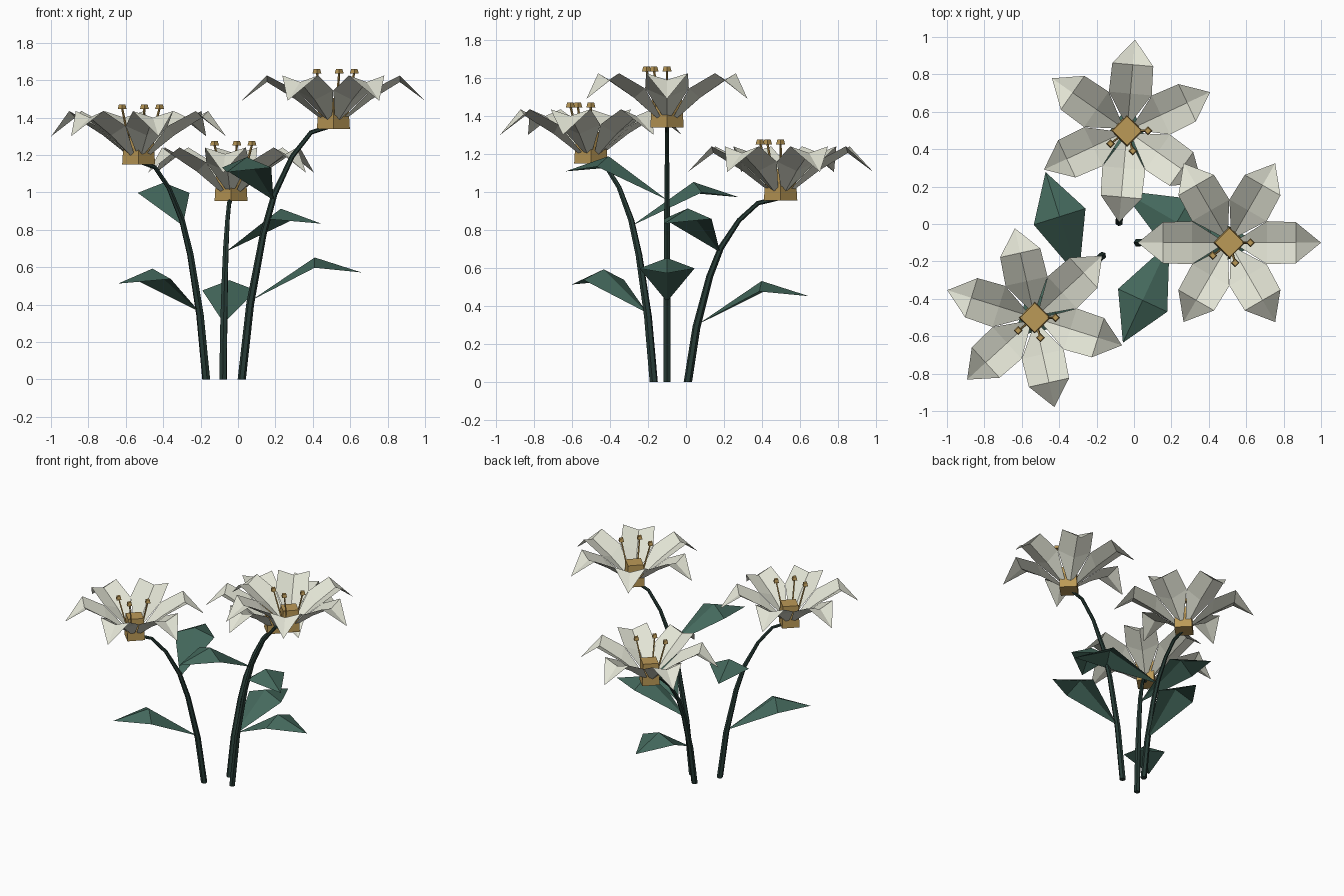
import bpy, bmesh, math
from mathutils import Matrix, Vector

if "Cube" in bpy.data.objects:
    bpy.data.objects.remove(bpy.data.objects["Cube"])


def material(name, rgb):
    m = bpy.data.materials.new(name)
    m.diffuse_color = (*rgb, 1)
    m.use_nodes = True
    m.node_tree.nodes["Principled BSDF"].inputs["Base Color"].default_value = m.diffuse_color
    return m


WHITE = material("petal white", (0.76, 0.77, 0.66))
GOLD = material("pollen gold", (0.50, 0.32, 0.095))
LEAF = material("leaf green", (0.058, 0.14, 0.108))
STEM = material("stem dark green", (0.020, 0.044, 0.036))


def finish(bm, name, mat, matrix):
    bm.normal_update()
    me = bpy.data.meshes.new(name)
    bm.to_mesh(me)
    bm.free()
    me.materials.append(mat)
    ob = bpy.data.objects.new(name, me)
    ob.matrix_world = matrix
    bpy.context.collection.objects.link(ob)


def folded_sheet(bm, stations, turn=0.0):
    """Sheet along +x from (x, centre z, half width, edge z); zero width = point."""
    rot = Matrix.Rotation(turn, 3, 'Z')
    rows = []
    for x, zc, w, ze in stations:
        c = bm.verts.new(rot @ Vector((x, 0, zc)))
        if w == 0:
            rows.append((c, c, c))
        else:
            rows.append((bm.verts.new(rot @ Vector((x, -w, ze))), c,
                         bm.verts.new(rot @ Vector((x, w, ze)))))
    for a, b in zip(rows, rows[1:]):
        for i in (0, 1):
            corners = dict.fromkeys((a[i], b[i], b[i + 1], a[i + 1]))
            bm.faces.new(list(corners))


def frustum(bm, a, b, r1, r2, sides=4):
    """Tapered prism from a to b."""
    a, b = Vector(a), Vector(b)
    d = b - a
    m = Matrix.Translation((a + b) / 2) @ Vector((0, 0, 1)).rotation_difference(d).to_matrix().to_4x4()
    bmesh.ops.create_cone(bm, cap_ends=True, segments=sides, radius1=r1,
                          radius2=r2, depth=d.length, matrix=m)


# stem path: outward distance, fraction of height, radius
STEM_PATH = [(0, 0, .022), (.045, .30, .021), (.115, .58, .018), (.175, .74, .016),
             (.27, .89, .013), (.37, .985, .012), (.47, 1.01, .012)]
PETAL = [(.05, .04, .02, .055), (.20, .155, .115, .205), (.355, .25, .11, .285), (.49, .15, 0, 0)]
LEAF_SHAPE = [(0, 0, 0, 0), (.34, .23, .145, .175), (.59, .15, 0, 0)]


def stem(name, height, matrix):
    bm = bmesh.new()
    pts = [Vector((x, 0, z * height)) for x, z, _ in STEM_PATH]
    rings = []
    for i, p in enumerate(pts):
        t = (pts[min(i + 1, len(pts) - 1)] - pts[max(i - 1, 0)]).normalized()
        if i == 0:
            t = Vector((0, 0, 1))
        n = Vector((t.z, 0, -t.x))
        r = STEM_PATH[i][2]
        rings.append([bm.verts.new(p + r * (n * math.cos(k * math.pi / 3)
                      + Vector((0, math.sin(k * math.pi / 3), 0)))) for k in range(6)])
    for a, b in zip(rings, rings[1:]):
        for k in range(6):
            j = (k + 1) % 6
            bm.faces.new((a[k], a[j], b[j], b[k]))
    bm.faces.new(rings[0][::-1])
    bm.faces.new(rings[-1])
    finish(bm, name, STEM, matrix)


def flower(label, base, angle, height):
    place = Matrix.Translation((*base, 0)) @ Matrix.Rotation(math.radians(angle), 4, 'Z')
    stem(label + "_stem", height, place)

    # two folded leaves
    for part, x, z, turn in (("lower", .05, .315, 0), ("upper", .17, .715, -115)):
        bm = bmesh.new()
        folded_sheet(bm, LEAF_SHAPE, math.radians(turn))
        finish(bm, f"{label}_{part}_leaf", LEAF, place @ Matrix.Translation((x, 0, z * height)))

    # six petals
    bm = bmesh.new()
    for k in range(6):
        folded_sheet(bm, PETAL, k * math.pi / 3)
    finish(bm, label + "_petals", WHITE, place @ Matrix.Translation((.49, 0, height)))

    # square core and stamens keep the same heading on every flower
    head = Matrix.Translation(place @ Vector((.49, 0, height)))
    bm = bmesh.new()
    frustum(bm, (0, 0, 0), (0, 0, .165), .088, .078)
    finish(bm, label + "_core", GOLD, head)
    bm = bmesh.new()
    for deg in (0, 218, 286):
        c, s = math.cos(math.radians(deg)), math.sin(math.radians(deg))
        frustum(bm, (.06 * c, .06 * s, .10), (.112 * c, .112 * s, .30), .007, .006)
        frustum(bm, (.112 * c, .112 * s, .295), (.112 * c, .112 * s, .32), .024, .017)
    finish(bm, label + "_stamens", GOLD, head)


flower("tall_flower", (.02, -.10), 0, 1.34)
flower("short_flower", (-.08, .01), 85, .955)
flower("middle_flower", (-.17, -.17), 222.5, 1.15)
